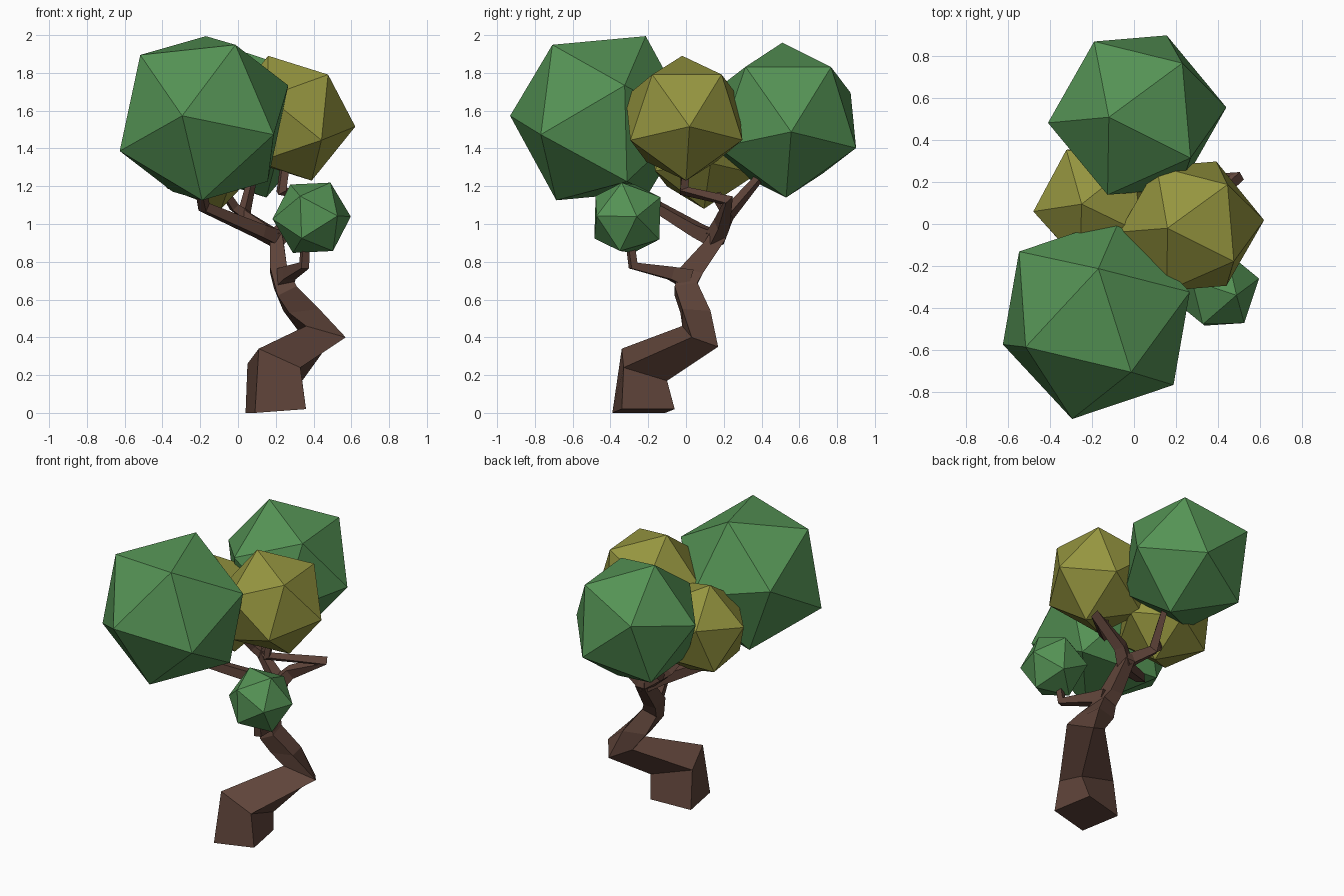
import bpy, bmesh, math
from mathutils import Vector, Matrix

if "Cube" in bpy.data.objects:
    bpy.data.objects.remove(bpy.data.objects["Cube"])


def material(name, rgb):
    m = bpy.data.materials.new(name)
    m.diffuse_color = (*rgb, 1)
    m.use_nodes = True
    m.node_tree.nodes["Principled BSDF"].inputs["Base Color"].default_value = m.diffuse_color
    return m


GREEN = material("leaf_green", (0.09, 0.29, 0.09))
OLIVE = material("leaf_olive", (0.30, 0.30, 0.05))
BARK = material("bark", (0.115, 0.058, 0.042))


def finish(name, bm, mat):
    bmesh.ops.recalc_face_normals(bm, faces=bm.faces[:])
    me = bpy.data.meshes.new(name)
    bm.to_mesh(me)
    bm.free()
    me.materials.append(mat)
    ob = bpy.data.objects.new(name, me)
    bpy.context.collection.objects.link(ob)
    return ob


def loft(name, rings, mat):
    """Skin a list of four-cornered rings into a closed, faceted tube."""
    bm = bmesh.new()
    loops = [[bm.verts.new(p) for p in ring] for ring in rings]
    for a, b in zip(loops, loops[1:]):
        n = len(a)
        for i in range(n):
            j = (i + 1) % n
            bm.faces.new((a[i], a[j], b[j], b[i]))
    bm.faces.new(loops[0][::-1])
    bm.faces.new(loops[-1])
    return finish(name, bm, mat)


def branch(name, points, halves):
    """Square tube with mitred bends; halves are the half widths."""
    pts = [Vector(p) for p in points]
    dirs = [(b - a).normalized() for a, b in zip(pts, pts[1:])]
    side = dirs[0].cross(Vector((0, 0, 1))).normalized()
    rings = []
    for i, (p, h) in enumerate(zip(pts, halves)):
        t = (dirs[max(i - 1, 0)] + dirs[min(i, len(dirs) - 1)]).normalized()
        side = (side - t * side.dot(t)).normalized()
        up = t.cross(side)
        rings.append([p + side * (sx * h) + up * (sy * h)
                      for sx, sy in ((1, 1), (-1, 1), (-1, -1), (1, -1))])
    return loft(name, rings, BARK)


def foliage(name, centre, tip, neighbour, radius, mat):
    """Icosahedron turned so one corner meets tip and the next leans to neighbour."""
    c = Vector(centre)
    z = (Vector(tip) - c).normalized()
    x = Vector(neighbour) - c
    x = (x - z * x.dot(z)).normalized()
    y = z.cross(x)
    rot = Matrix((x, y, z)).transposed().to_4x4()
    bm = bmesh.new()
    bmesh.ops.create_icosphere(bm, subdivisions=1, radius=radius,
                               matrix=Matrix.Translation(c) @ rot)
    return finish(name, bm, mat)


# Crooked trunk: front-left, front-right, back-right, back-left corners
loft("trunk", [
    [(.09, -.39, 0), (.36, -.34, .02), (.31, -.06, .02), (.04, -.11, 0)],
    [(.11, -.34, .34), (.33, -.33, .24), (.34, -.10, .17), (.05, -.14, .26)],
    [(.36, -.02, .46), (.57, .03, .40), (.47, .17, .35), (.33, .11, .42)],
    [(.27, -.03, .53), (.43, -.02, .55), (.39, .13, .54), (.24, .09, .54)],
    [(.21, -.06, .62), (.31, -.06, .67), (.29, .06, .69), (.19, .05, .66)],
    [(.17, -.02, .77), (.26, -.03, .77), (.26, .09, .74), (.17, .09, .74)],
    [(.17, .10, .91), (.24, .10, .91), (.24, .21, .92), (.17, .21, .92)],
    [(.18, .13, .96), (.23, .13, .96), (.23, .20, .97), (.18, .20, .97)],
], BARK)

# Branches up to each leaf cluster
branch("front_low_branch", [(.24, .01, .71), (.27, -.08, .74), (.35, -.28, .78),
                            (.36, -.30, .93)], [.05, .034, .022, .018])
branch("front_left_branch", [(.21, .16, .92), (.12, .07, .96), (-.18, -.15, 1.09),
                             (-.20, -.28, 1.19)], [.04, .034, .025, .02])
branch("right_branch", [(.20, .15, .92), (.27, .19, 1.0), (.49, .22, 1.125),
                        (.23, -.01, 1.175), (.25, 0, 1.32)],
       [.04, .034, .027, .024, .02])
branch("back_branch", [(.21, .15, .92), (.03, .22, 1.05), (.08, .40, 1.26)],
       [.038, .028, .017])
branch("left_twig", [(.05, .22, 1.04), (-.02, .20, 1.09), (-.09, .13, 1.20)],
       [.024, .022, .017])

# Faceted leaf clusters
foliage("front_left_foliage", (-.18, -.45, 1.56), (-.17, -.21, 2.0),
        (-.02, -.70, 1.93), .495, GREEN)
foliage("back_foliage", (.015, .52, 1.55), (-.12, .51, 1.96),
        (.23, .77, 1.84), .432, GREEN)
foliage("right_foliage", (.275, -.01, 1.56), (.16, -.02, 1.89),
        (.48, -.18, 1.79), .35, OLIVE)
foliage("left_foliage", (-.17, .095, 1.39), (-.25, .095, 1.70),
        (-.48, .06, 1.46), .32, OLIVE)
foliage("small_low_foliage", (.39, -.31, 1.033), (.49, -.34, 1.22),
        (.60, -.26, 1.04), .213, GREEN)
